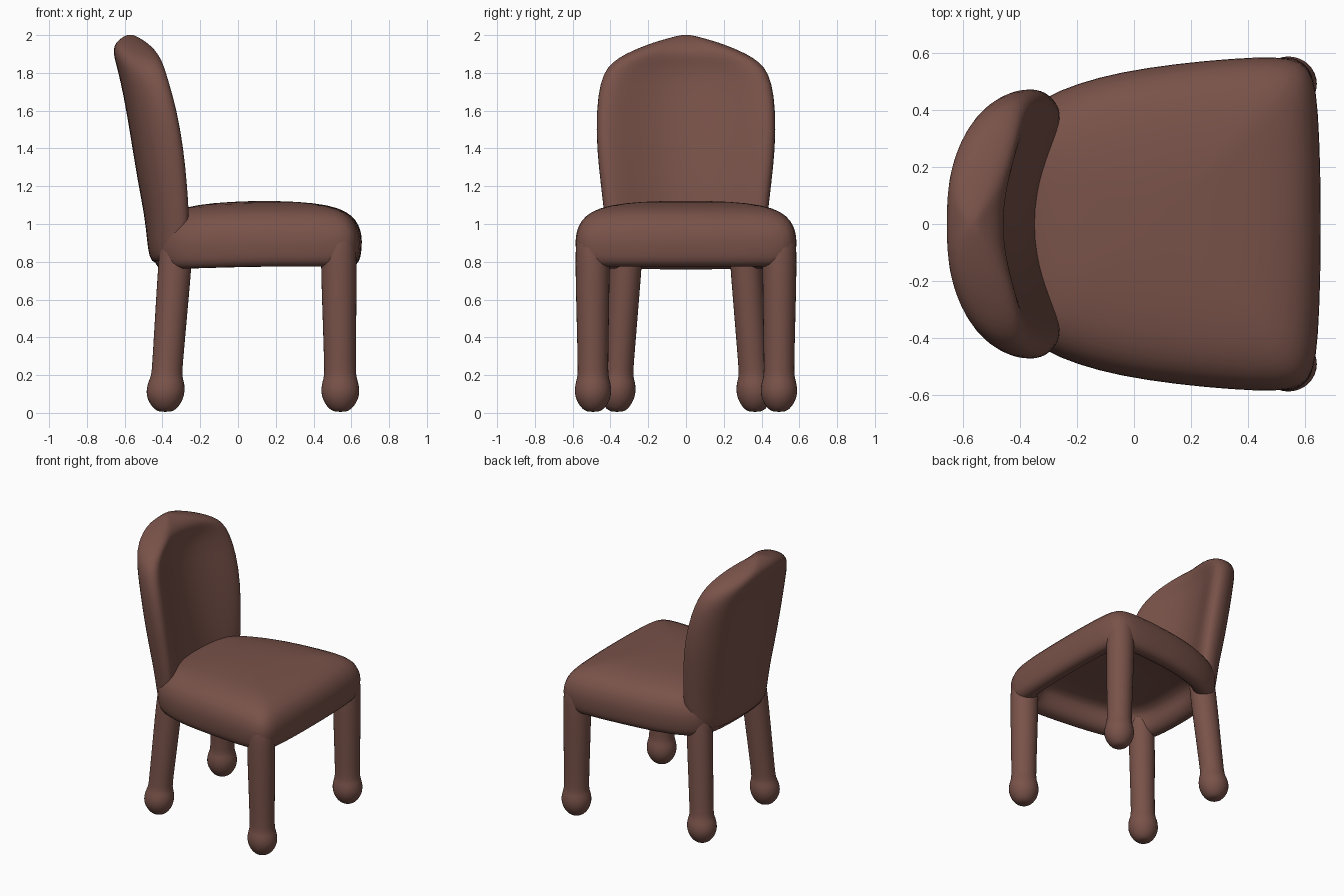
import bpy, bmesh, math
from mathutils import Vector

cube = bpy.data.objects.get("Cube")
if cube:
    bpy.data.objects.remove(cube)

brown = bpy.data.materials.new("warm brown")
brown.use_nodes = True
colour = (0.19, 0.085, 0.067, 1)
brown.diffuse_color = colour
brown.node_tree.nodes["Principled BSDF"].inputs["Base Color"].default_value = colour


def loft(name, rings):
    """Skin a stack of equal-length closed rings, cap both ends and soften."""
    bm = bmesh.new()
    loops = [[bm.verts.new(p) for p in ring] for ring in rings]
    n = len(loops[0])
    for a, b in zip(loops, loops[1:]):
        for i in range(n):
            j = (i + 1) % n
            bm.faces.new((a[i], a[j], b[j], b[i]))
    bm.faces.new(loops[0][::-1])
    bm.faces.new(loops[-1])
    bmesh.ops.recalc_face_normals(bm, faces=bm.faces)
    for f in bm.faces:
        f.smooth = True
    mesh = bpy.data.meshes.new(name)
    bm.to_mesh(mesh)
    bm.free()
    mesh.materials.append(brown)
    ob = bpy.data.objects.new(name, mesh)
    bpy.context.collection.objects.link(ob)
    mod = ob.modifiers.new("soften", 'SUBSURF')
    mod.levels = mod.render_levels = 1


# Seat: padded cushion, wider at the front, with a recessed underside
half = [(.658, 0), (.656, .2), (.648, .4), (.634, .515), (.595, .575), (.5, .59),
        (.35, .583), (.15, .565), (-.05, .535), (-.2, .495), (-.32, .445),
        (-.40, .38), (-.44, .27), (-.45, .12), (-.452, 0)]
outline = half + [(x, -y) for x, y in half[-2:0:-1]]
mid = 0.09
# scale of the outline, height
profile = [(.05, .925), (.5, .925), (.71, .915), (.74, .85), (.775, .80), (.84, .775),
           (.92, .772), (.975, .80), (.992, .85), (1, .91), (.988, .965),
           (.945, 1.02), (.86, 1.065), (.7, 1.1), (.4, 1.12), (.05, 1.122)]
loft("seat", [[(mid + (x - mid) * s, y * s, z + .03 * min(0, (x - mid) * s))
               for x, y in outline] for s, z in profile])

# Backrest: leaning, wrapped forward at the sides, hollow in the middle
# height, half width, back x, front x (both on the centre line)
sections = [(.785, .35, -.44, -.37), (.82, .395, -.472, -.35), (.92, .415, -.483, -.345),
            (1.05, .435, -.497, -.35), (1.2, .452, -.527, -.368), (1.4, .475, -.56, -.40),
            (1.6, .477, -.592, -.438), (1.75, .457, -.622, -.468),
            (1.83, .42, -.642, -.47), (1.88, .36, -.655, -.46),
            (1.92, .28, -.66, -.46), (1.96, .18, -.65, -.485),
            (1.99, .07, -.61, -.53), (2.002, .02, -.585, -.555)]


def back_section(z, w, back, front, n=32):
    ring = []
    for i in range(n):
        a = 2 * math.pi * i / n
        s, c = math.sin(a), math.cos(a)
        y = w * math.copysign(abs(s) ** .85, s)
        b, f = back + .28 * y * y, front + .92 * y * y
        cap = math.sqrt(max(0, 1 - abs(y / w) ** 4.5))
        side = 0 if abs(c) < 1e-6 else math.copysign(cap, c)
        ring.append(((b + f) / 2 + side * (f - b) / 2, y, z))
    return ring


loft("backrest", [back_section(*s) for s in sections])


# Legs: round posts ending in ball feet, running up into the seat
def leg(name, foot, top, r_foot, r_top):
    shape = [(.005, .03), (.018, .058), (.05, .085), (.09, .102), (.13, .104),
             (.17, .095), (.195, r_foot), (.26, r_foot), (.5, (r_foot + r_top) / 2),
             (.72, r_top), (.86, r_top), (.93, r_top * .93), (.98, r_top * .6)]
    foot, top = Vector(foot), Vector(top)
    rings = []
    for z, r in shape:
        c = foot.lerp(top, max(0, z - .1) / .74)
        rings.append([(c.x + r * math.cos(k * math.pi / 8),
                       c.y + .96 * r * math.sin(k * math.pi / 8), z) for k in range(16)])
    loft(name, rings)


for label, side in (("left", 1), ("right", -1)):
    leg(f"front_leg_{label}", (.542, side * .492), (.533, side * .495), .086, .096)
    leg(f"back_leg_{label}", (-.385, side * .365), (-.33, side * .315), .083, .09)
